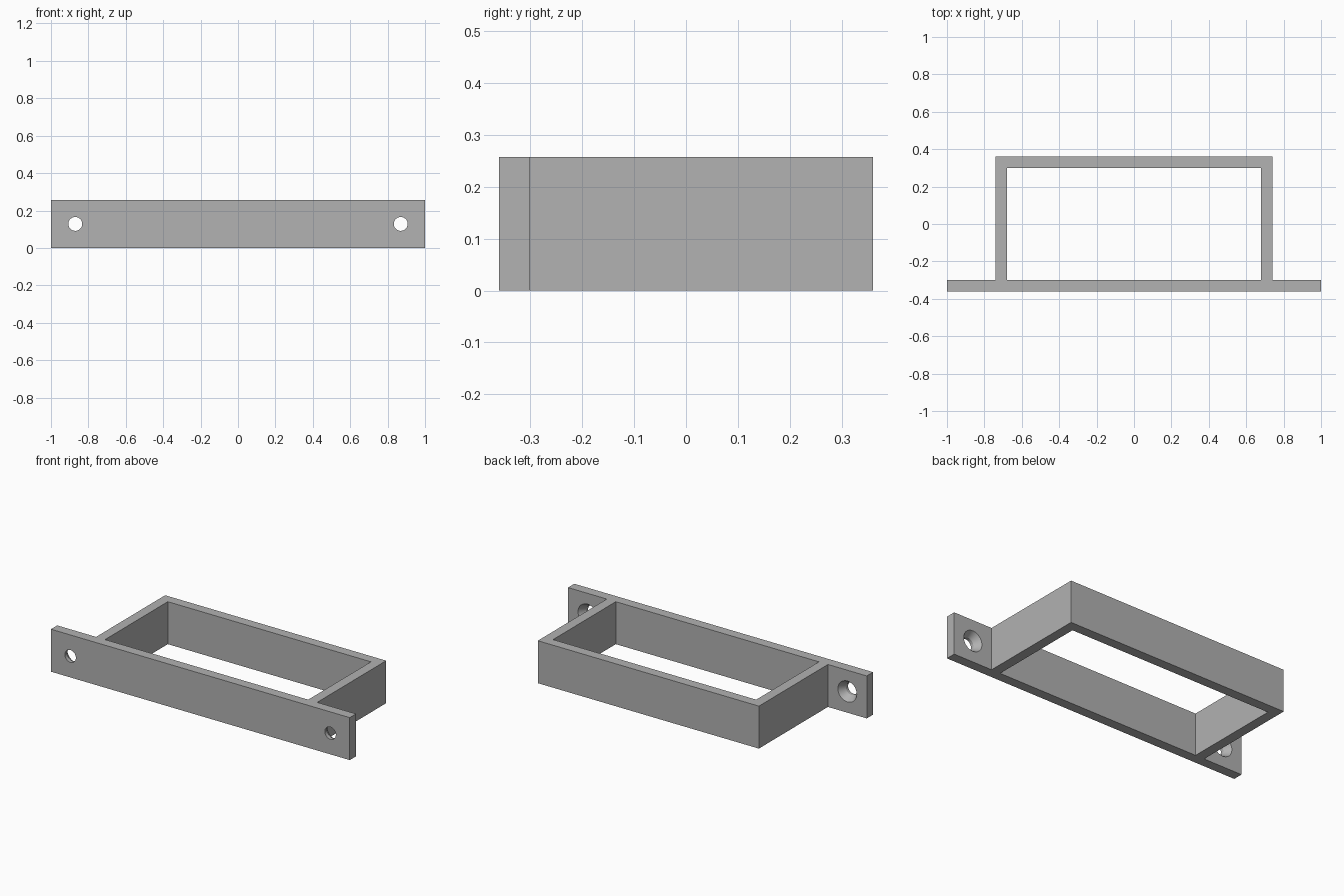
import bpy, bmesh

cube = bpy.data.objects.get("Cube")
if cube:
    bpy.data.objects.remove(cube, do_unlink=True)

HEIGHT, DEPTH, WALL = 0.257, 0.36, 0.06
HALF_BOX = 0.74                      # half width of the rectangular loop
HOLE_X, HOLE_R, SINK_R = 0.87, 0.037, 0.063

grey = bpy.data.materials.new("plain grey")
grey.use_nodes = True
colour = (0.445, 0.445, 0.445, 1)
grey.diffuse_color = colour
grey.node_tree.nodes["Principled BSDF"].inputs["Base Color"].default_value = colour


def make_object(name, bm):
    bmesh.ops.recalc_face_normals(bm, faces=bm.faces)
    mesh = bpy.data.meshes.new(name)
    bm.to_mesh(mesh)
    bm.free()
    mesh.materials.append(grey)
    obj = bpy.data.objects.new(name, mesh)
    bpy.context.collection.objects.link(obj)
    return obj


def prism(name, outline, z0, z1):
    """Extrude a flat outline upwards."""
    bm = bmesh.new()
    face = bm.faces.new([bm.verts.new((x, y, z0)) for x, y in outline])
    top = bmesh.ops.extrude_face_region(bm, geom=[face])["geom"]
    verts = [v for v in top if isinstance(v, bmesh.types.BMVert)]
    bmesh.ops.translate(bm, verts=verts, vec=(0, 0, z1 - z0))
    return make_object(name, bm)


def screw_cutter(name, x):
    """Straight bore at the front, opening into a countersink at the back."""
    y0 = -DEPTH
    stations = [(y0 - 0.02, HOLE_R), (y0 + 0.02, HOLE_R),
                (y0 + WALL, SINK_R), (y0 + WALL + 0.02, SINK_R)]
    bm = bmesh.new()
    verts = [bm.verts.new((x + r, y, HEIGHT / 2)) for y, r in stations]
    edges = [bm.edges.new(pair) for pair in zip(verts, verts[1:])]
    bmesh.ops.spin(bm, geom=verts + edges, cent=(x, 0, HEIGHT / 2),
                   axis=(0, 1, 0), angle=6.283185307, steps=48)
    bmesh.ops.remove_doubles(bm, verts=bm.verts, dist=1e-4)
    bmesh.ops.holes_fill(bm, edges=[e for e in bm.edges if e.is_boundary], sides=0)
    return make_object(name, bm)


# Bracket body: mounting strip with the loop standing behind it
half = [(1, -DEPTH), (1, WALL - DEPTH), (HALF_BOX, WALL - DEPTH), (HALF_BOX, DEPTH)]
bracket = prism("bracket", half + [(-x, y) for x, y in reversed(half)], 0, HEIGHT)

# Opening and the two countersunk screw holes
w, d = HALF_BOX - WALL, DEPTH - WALL
cutters = [prism("opening_cutter", [(-w, -d), (w, -d), (w, d), (-w, d)], -0.1, HEIGHT + 0.1),
           screw_cutter("left_hole_cutter", HOLE_X),
           screw_cutter("right_hole_cutter", -HOLE_X)]

bpy.ops.object.select_all(action="DESELECT")
bpy.context.view_layer.objects.active = bracket
bracket.select_set(True)
for cutter in cutters:
    cutter.hide_render = True
    mod = bracket.modifiers.new(cutter.name, "BOOLEAN")
    mod.operation, mod.solver, mod.object = "DIFFERENCE", "EXACT", cutter
    bpy.ops.object.modifier_apply(modifier=mod.name)
    bpy.data.objects.remove(cutter, do_unlink=True)

# Smooth hole walls, crisp bracket edges
bpy.ops.object.shade_smooth_by_angle(angle=0.35)
